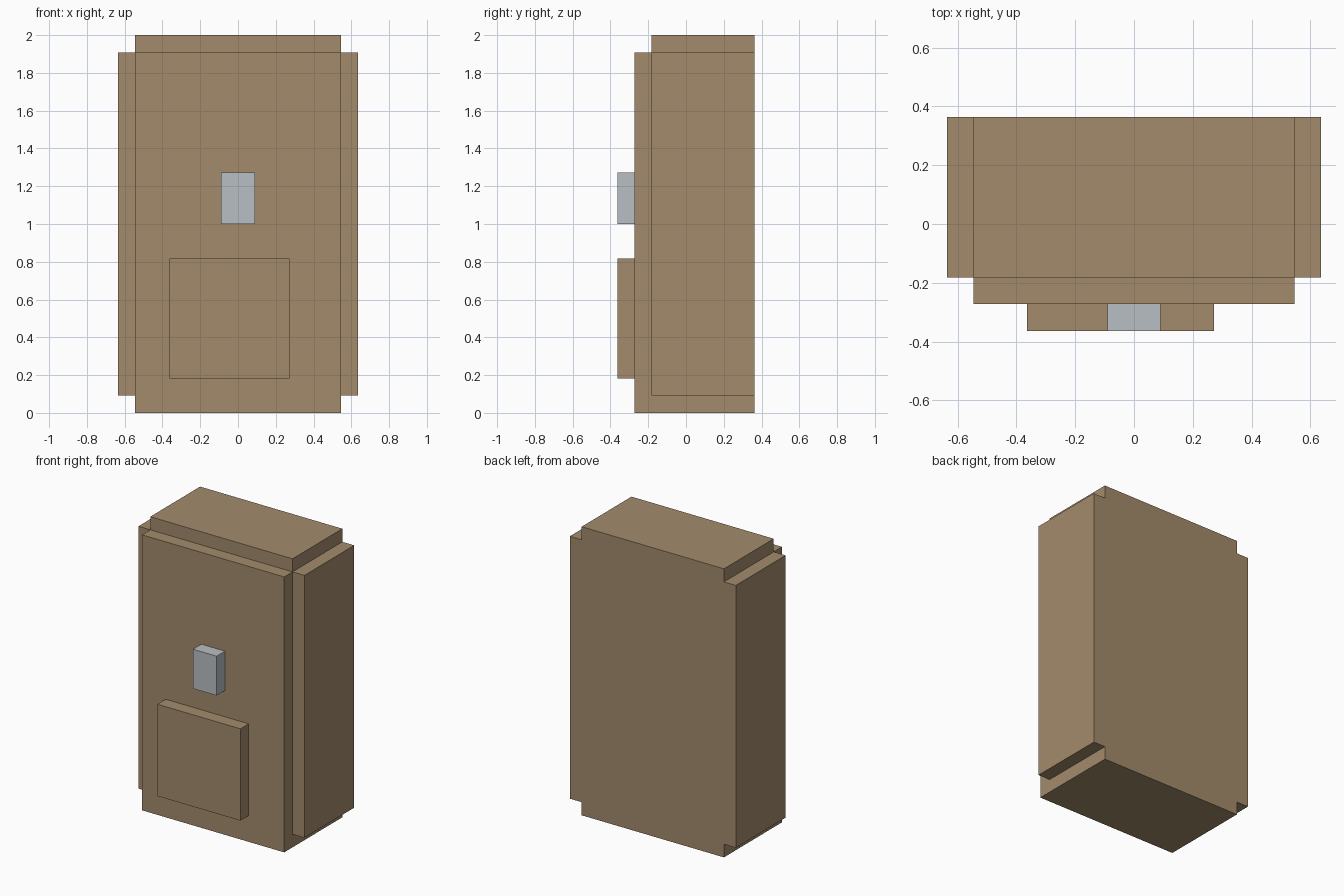
import bpy
import bmesh
from mathutils import Vector

cube = bpy.data.objects.get("Cube")
if cube:
    bpy.data.objects.remove(cube, do_unlink=True)

U = 2 / 22  # the whole pack sits on a grid of 22 units in height


def make_material(name, rgb):
    mat = bpy.data.materials.new(name)
    mat.use_nodes = True
    color = (*rgb, 1)
    mat.diffuse_color = color
    mat.node_tree.nodes["Principled BSDF"].inputs["Base Color"].default_value = color
    return mat


def box(name, low, high, mat):
    """Box between two corners given in grid units."""
    low, high = Vector(low) * U, Vector(high) * U
    bm = bmesh.new()
    bmesh.ops.create_cube(bm, size=1)
    bmesh.ops.scale(bm, vec=high - low, verts=bm.verts)
    mesh = bpy.data.meshes.new(name)
    bm.to_mesh(mesh)
    bm.free()
    mesh.materials.append(mat)
    obj = bpy.data.objects.new(name, mesh)
    obj.location = (low + high) / 2
    bpy.context.collection.objects.link(obj)
    return obj


tan = make_material("tan", (0.366, 0.258, 0.150))
grey = make_material("light grey", (0.485, 0.521, 0.546))

# Main block and the slightly lower front panel
box("body", (-6, -2, 0), (6, 4, 22), tan)
box("front_panel", (-6, -3, 0), (6, -2, 21), tan)

# Matching panels on both sides
box("left_side_panel", (6, -2, 1), (7, 4, 21), tan)
box("right_side_panel", (-7, -2, 1), (-6, 4, 21), tan)

# Off-centre pocket and the grey plate above it
box("front_pocket", (-4, -4, 2), (3, -3, 9), tan)
box("front_plate", (-1, -4, 11), (1, -3, 14), grey)
